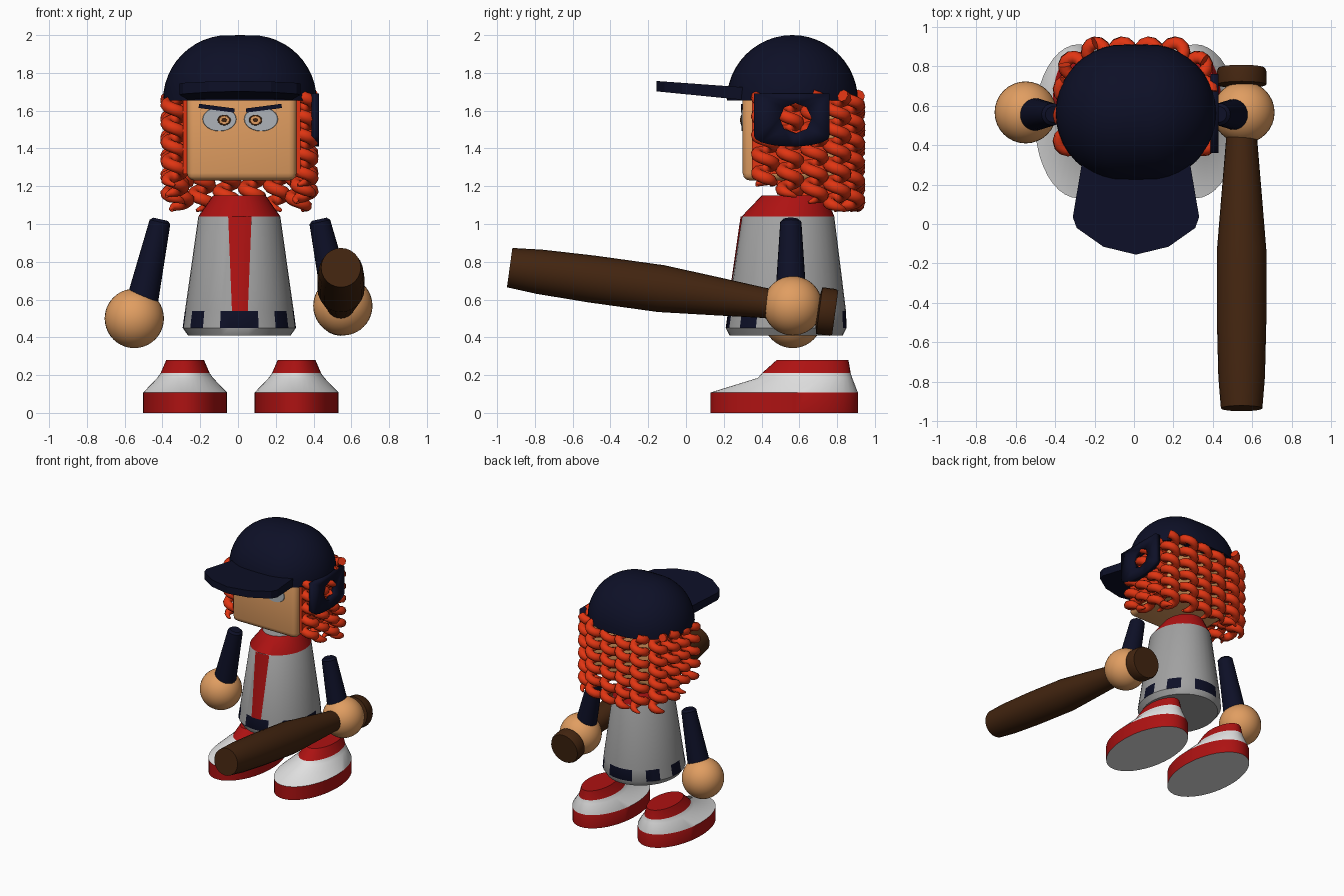
import bpy, bmesh, math
from mathutils import Matrix, Vector

if "Cube" in bpy.data.objects:
    bpy.data.objects.remove(bpy.data.objects["Cube"])


def material(name, r, g, b):
    m = bpy.data.materials.new(name)
    m.use_nodes = True
    m.diffuse_color = (r, g, b, 1)
    m.node_tree.nodes["Principled BSDF"].inputs["Base Color"].default_value = (r, g, b, 1)
    return m


navy = material("navy", .004, .005, .02)
red = material("red", .42, .006, .006)
white = material("white", .75, .75, .75)
grey = material("jersey grey", .36, .36, .36)
skin = material("skin", .75, .34, .12)
orange = material("hair orange", .75, .035, .006)
brown = material("wood brown", .055, .018, .005)
eye_grey = material("eye grey", .42, .45, .48)


def finish(name, bm, mats, rule=None, matrix=None, angle=35):
    """Turn a bmesh into an object, colouring faces by an optional rule."""
    bmesh.ops.recalc_face_normals(bm, faces=bm.faces)
    for f in bm.faces:
        f.smooth = True
        if rule:
            f.material_index = rule(f.calc_center_median(), f.normal)
    if matrix:
        bm.transform(matrix)
    mesh = bpy.data.meshes.new(name)
    bm.to_mesh(mesh)
    bm.free()
    mesh.set_sharp_from_angle(angle=math.radians(angle))
    for m in mats:
        mesh.materials.append(m)
    ob = bpy.data.objects.new(name, mesh)
    bpy.context.collection.objects.link(ob)
    return ob


def loft(name, rings, mats, n=36, rule=None, matrix=None):
    """Stack ellipses given as (z, rx, ry, cy) and cap both ends."""
    bm = bmesh.new()
    loops = []
    for z, rx, ry, cy in rings:
        turn = [2 * math.pi * i / n for i in range(n)]
        loops.append([bm.verts.new((rx * math.sin(a), cy - ry * math.cos(a), z)) for a in turn])
    for lo, hi in zip(loops, loops[1:]):
        for i in range(n):
            j = (i + 1) % n
            bm.faces.new((lo[i], lo[j], hi[j], hi[i]))
    bm.faces.new(loops[0])
    bm.faces.new(loops[-1])
    return finish(name, bm, mats, rule, matrix)


def rod(name, start, end, profile, mat):
    """Round bar along start-end, profile = (distance, radius)."""
    start, end = Vector(start), Vector(end)
    matrix = Matrix.Translation(start) @ (end - start).to_track_quat('Z', 'Y').to_matrix().to_4x4()
    return loft(name, [(d, r, r, 0) for d, r in profile], [mat], 24, matrix=matrix)


def box(name, centre, size, mat, bevel=0, tilt=0):
    bm = bmesh.new()
    bmesh.ops.create_cube(bm, size=1)
    bmesh.ops.scale(bm, vec=size, verts=bm.verts)
    if bevel:
        bmesh.ops.bevel(bm, geom=bm.edges[:], offset=bevel, segments=3, profile=.5, affect='EDGES')
    return finish(name, bm, [mat], matrix=Matrix.Translation(centre) @ Matrix.Rotation(tilt, 4, 'Y'))


# Shoes: red sole, white upper, red collar
def shoe_rule(c, n):
    if n.z < -.9:
        return 1
    return 0 if c.z < .11 or c.z > .21 else 1


shoe = [(0, .222, .39, .52), (.108, .222, .39, .52), (.185, .148, .25, .63),
        (.21, .13, .235, .637), (.28, .10, .19, .67)]
for side, x in (("right", -.28), ("left", .31)):
    loft(side + "_shoe", shoe, [red, white], 40, shoe_rule, Matrix.Translation((x, 0, 0)))


# Jersey with belt patches and red shoulders
def jersey_rule(c, n):
    if abs(n.z) > .9:
        return 0
    if c.z > 1.05:
        return 1
    a = abs(math.degrees(math.atan2(c.x, .53 - c.y)))
    return 2 if .46 < c.z < .53 and a % 40 < 20 else 0


low, high = (.54, .288, .312, .535), (1.04, .217, .245, .54)
loft("jersey", [(.41, .272, .30, .53), (.45, .30, .32, .53), low, high, (1.15, .14, .17, .57)],
     [grey, red, navy], 36, jersey_rule, Matrix.Translation((.007, 0, 0)))

# Front stripe follows the curve of the jersey
bm = bmesh.new()
rows = []
for (z, rx, ry, cy), half in ((low, .042), (high, .062)):
    xs = [half * (i / 3 - 1) for i in range(7)]
    rows.append([bm.verts.new((x + .01, cy - .006 - ry * math.sqrt(1 - (x / rx) ** 2), z)) for x in xs])
for i in range(6):
    bm.faces.new((rows[0][i], rows[0][i + 1], rows[1][i + 1], rows[1][i]))
finish("jersey_stripe", bm, [red])

# Sleeves and ball hands
for side, s, hand_z in (("right", -1, .5), ("left", 1, .567)):
    rod(side + "_sleeve", (s * .42 + .01, .555, 1.025), (s * .515 + .01, .555, .6),
        [(0, .04), (.015, .056), (.43, .083)], navy)
    bm = bmesh.new()
    bmesh.ops.create_uvsphere(bm, u_segments=32, v_segments=20, radius=.157)
    finish(side + "_hand", bm, [skin], matrix=Matrix.Translation((s * .552 + .003, .565, hand_z)))

# Bat
rod("bat", (.545, .79, .53), (.545, -.94, .77),
    [(0, .118), (.015, .125), (.085, .125), (.095, .075), (.38, .08), (.62, .1),
     (.93, .125), (1.3, .125), (1.58, .118), (1.74, .105)], brown)

# Head and hair lining beside the face
box("head", (.02, .55, 1.465), (.58, .5, .47), skin, .04)
for side, x in (("right", -.277), ("left", .317)):
    box(side + "_hair_lining", (x, .55, 1.465), (.03, .4, .4), orange)


# Eyes and brows
def disc(name, x, z, rx, rz, y, depth, mat):
    matrix = Matrix.Translation((x, y, z)) @ Matrix.Rotation(math.pi / 2, 4, 'X')
    loft(name, [(0, rx, rz, 0), (depth, rx * .97, rz * .97, 0)], [mat], 24, matrix=matrix)


for side, s in (("right", -1), ("left", 1)):
    disc(side + "_eye", .012 + s * .11, 1.555, .09, .064, .301, .007, eye_grey)
    for part, r, y, mat in (("iris_rim", .035, .294, brown), ("iris", .027, .292, skin),
                            ("pupil", .014, .290, brown)):
        disc(f"{side}_{part}", .01 + s * .083, 1.55, r, r * .8, y, .003, mat)
    box(side + "_brow", (.012 + s * .125, .296, 1.613), (.19, .009, .022), navy, tilt=-s * .13)

# Helmet dome: hemisphere widened sideways
bm = bmesh.new()
bmesh.ops.create_uvsphere(bm, u_segments=40, v_segments=24, radius=.347)
bmesh.ops.delete(bm, geom=[v for v in bm.verts if v.co.z < -.001], context='VERTS')
for v in bm.verts:
    if abs(v.co.x) > .001:
        v.co.x += math.copysign(.06, v.co.x)
bmesh.ops.holes_fill(bm, edges=[e for e in bm.edges if e.is_boundary], sides=0)
finish("helmet_dome", bm, [navy], matrix=Matrix.Translation((.01, .563, 1.653)))

# Helmet bill: faceted outline rising towards the tip
half_bill = [(0, -.155), (.165, -.115), (.30, -.02), (.32, .035), (.275, .3)]
outline = half_bill + [(-x, y) for x, y in reversed(half_bill[1:])]
bm = bmesh.new()
layers = []
for base in (1.665, 1.73):
    layers.append([bm.verts.new((x + .01, y, base + .09 * (.22 - y) * (1.1 if base < 1.7 else .8)))
                   for x, y in outline])
for i in range(len(outline)):
    j = (i + 1) % len(outline)
    bm.faces.new((layers[0][i], layers[0][j], layers[1][j], layers[1][i]))
for layer in layers:
    bm.faces.new(layer)
finish("helmet_bill", bm, [navy], angle=20)

# Ear flap with an eight-sided hole
bm = bmesh.new()
edge = [(.36, 1.69)]
edge += [(.56 - .2 * math.cos(a), 1.465 - .055 * math.sin(a)) for a in [math.pi * i / 10 for i in range(11)]]
edge += [(.76, 1.69)]
hole = [(.58 + .085 * math.cos(i * math.pi / 4), 1.56 + .08 * math.sin(i * math.pi / 4)) for i in range(8)]
for loop in (edge, hole):
    vs = [bm.verts.new((.408, y, z)) for y, z in loop]
    for i, v in enumerate(vs):
        bm.edges.new((v, vs[(i + 1) % len(vs)]))
bmesh.ops.triangle_fill(bm, edges=bm.edges[:], use_beauty=True)
flap = finish("ear_flap", bm, [navy])
thick = flap.modifiers.new("thickness", 'SOLIDIFY')
thick.thickness = .04
thick.offset = 0

# Ringlets: helical tubes around the sides and back
curve = bpy.data.curves.new("ringlet_path", 'CURVE')
curve.dimensions = '3D'
curve.bevel_depth = .033
curve.bevel_resolution = 2
curve.use_fill_caps = True
side_locks = [(.342, .42, 1.2), (.342, .55, 1.14), (.342, .68, 1.11), (.315, .80, 1.07)]
locks = [(s * x, y, z) for s in (-1, 1) for x, y, z in side_locks]
locks += [(x, .872, 1.07) for x in (-.2, -.067, .067, .2)]
for k, (x, y, bottom) in enumerate(locks):
    count = int((1.68 - bottom) / .1 * 12)
    spline = curve.splines.new('POLY')
    spline.points.add(count)
    for i, p in enumerate(spline.points):
        a = i * math.pi / 6 + k
        r = .045
        p.co = (x + r * math.cos(a), y + r * math.sin(a), 1.68 - i * .1 / 12, 1)
        p.radius = min(1, .25 + (count - i) / 5)
path = bpy.data.objects.new("ringlet_path", curve)
bpy.context.collection.objects.link(path)
bpy.context.view_layer.update()
mesh = bpy.data.meshes.new_from_object(path.evaluated_get(bpy.context.evaluated_depsgraph_get()))
bpy.data.objects.remove(path)
bm = bmesh.new()
bm.from_mesh(mesh)
bpy.data.meshes.remove(mesh)
finish("hair_ringlets", bm, [orange], angle=60, matrix=Matrix.Translation((.008, 0, 0)))
